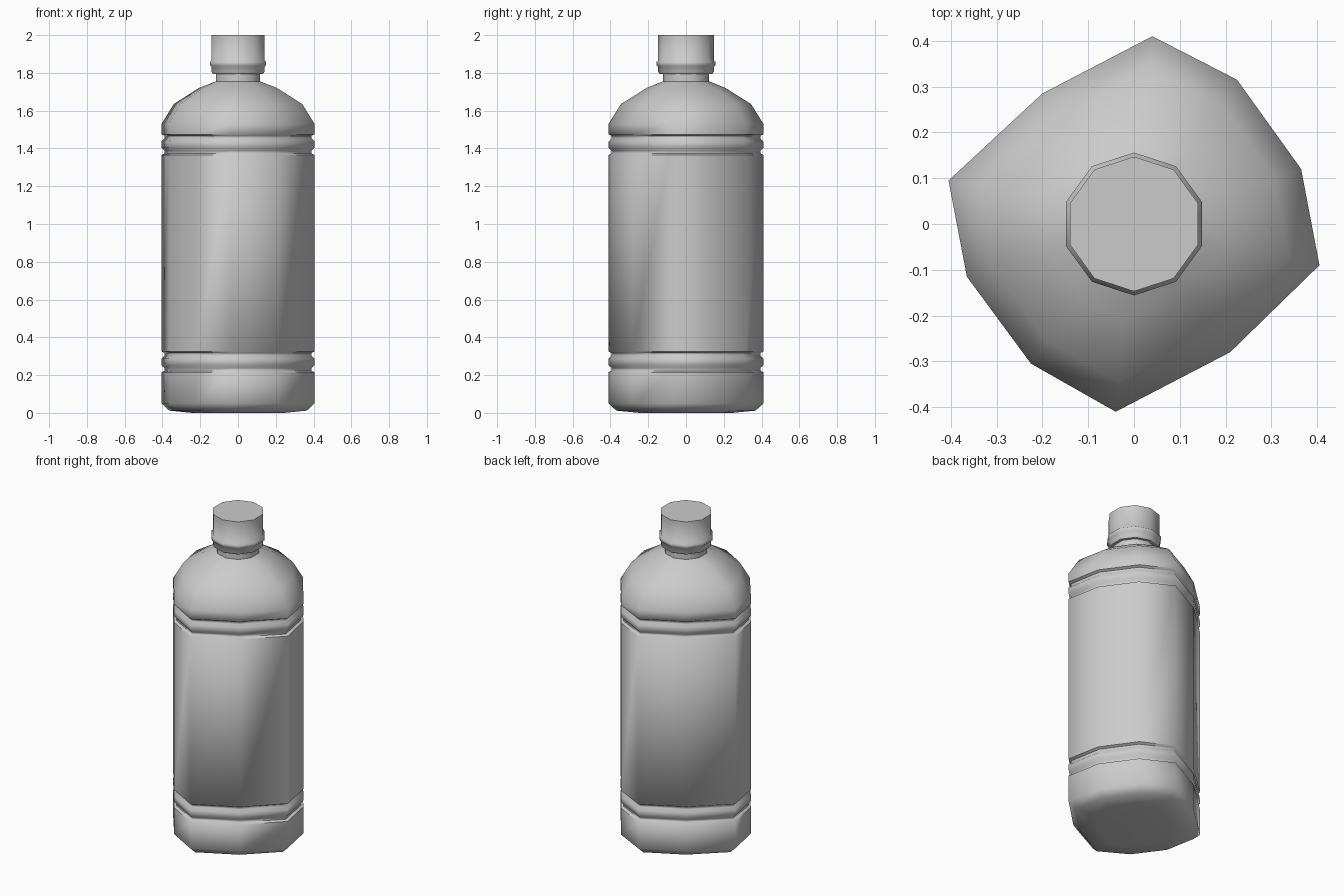
import bpy, bmesh, math

if "Cube" in bpy.data.objects:
    bpy.data.objects.remove(bpy.data.objects["Cube"])

N = 10
# ten-sided, slightly twisted body outline and regular neck outline, same vertex order
BODY = [(0.04, 0.41), (-0.2, 0.285), (-0.405, 0.095), (-0.365, -0.115), (-0.225, -0.305),
        (-0.04, -0.41), (0.21, -0.28), (0.405, -0.09), (0.365, 0.12), (0.225, 0.315)]
ROUND = [(math.cos(math.pi / 2 + i * math.tau / N), math.sin(math.pi / 2 + i * math.tau / N))
         for i in range(N)]


def ring(outline, scale, z):
    return [(x * scale, y * scale, z) for x, y in outline]


def loft(name, rings, angle):
    """Skin a stack of rings and cap both ends."""
    bm = bmesh.new()
    loops = [[bm.verts.new(p) for p in r] for r in rings]
    for a, b in zip(loops, loops[1:]):
        for i in range(N):
            j = (i + 1) % N
            bm.faces.new((a[i], a[j], b[j], b[i]))
    bm.faces.new(loops[0][::-1])
    bm.faces.new(loops[-1])
    bmesh.ops.recalc_face_normals(bm, faces=bm.faces)
    mesh = bpy.data.meshes.new(name)
    bm.to_mesh(mesh)
    bm.free()
    ob = bpy.data.objects.new(name, mesh)
    bpy.context.collection.objects.link(ob)
    bpy.ops.object.select_all(action='DESELECT')
    ob.select_set(True)
    bpy.context.view_layer.objects.active = ob
    bpy.ops.object.shade_smooth_by_angle(angle=math.radians(angle))
    return ob


def grooved_band(z):
    """Two shallow grooves with a raised rib between them, starting at height z."""
    half = [(0, 1.0), (0.008, 0.96), (0.022, 0.96), (0.038, 1.0)]
    low = [(s, z + d) for d, s in half]
    return low + [(s, z + 0.11 - d) for d, s in reversed(half)]


# bottle: base, two grooved bands, rounded shoulder, neck
profile = [(0.6, 0.0), (0.9, 0.012), (1.0, 0.05)]
profile += grooved_band(0.215) + grooved_band(1.365) + [(1.0, 1.53)]
rings = [ring(BODY, s, z) for s, z in profile]
rings += [ring(BODY, 0.84, 1.635), ring(BODY, 0.51, 1.72)]
rings += [ring(ROUND, 0.123, z) for z in (1.755, 1.82)]
loft("bottle_body", rings, 60)

# screw cap with a retaining bead
cap = [(0.14, 1.795), (0.147, 1.805), (0.147, 1.832), (0.156, 1.84),
       (0.156, 1.858), (0.147, 1.866), (0.147, 2.0)]
loft("screw_cap", [ring(ROUND, r, z) for r, z in cap], 50)
